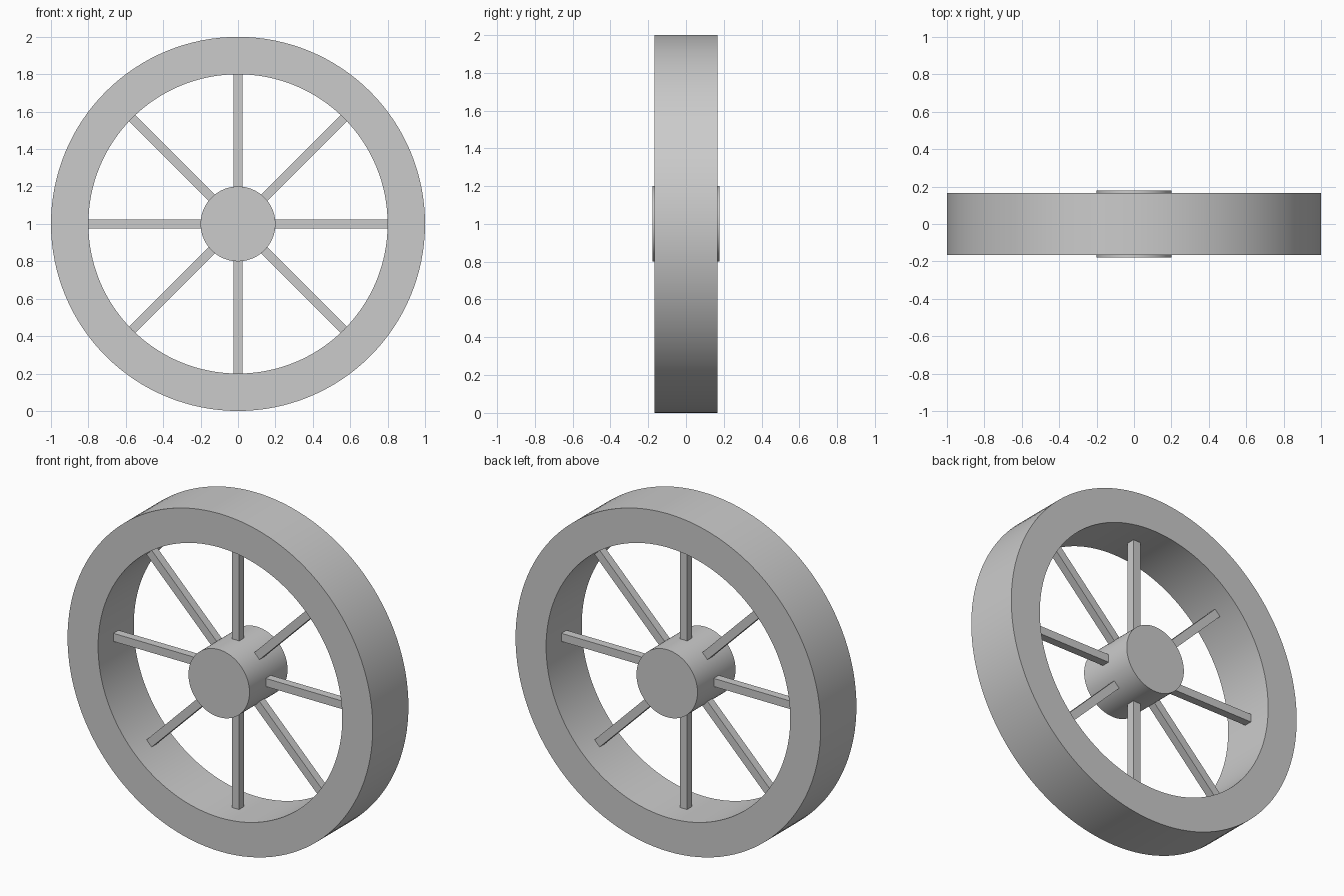
import bpy
import bmesh
import math
from mathutils import Matrix

cube = bpy.data.objects.get("Cube")
if cube:
    bpy.data.objects.remove(cube, do_unlink=True)

SIDES = 128
CENTRE = (0, 0, 1)

grey = bpy.data.materials.new("plain_grey")
grey.use_nodes = True
colour = (0.6, 0.6, 0.6, 1)
grey.diffuse_color = colour
grey.node_tree.nodes["Principled BSDF"].inputs["Base Color"].default_value = colour


def finish(name, bm, smooth=False):
    bmesh.ops.recalc_face_normals(bm, faces=bm.faces)
    mesh = bpy.data.meshes.new(name)
    bm.to_mesh(mesh)
    bm.free()
    mesh.materials.append(grey)
    obj = bpy.data.objects.new(name, mesh)
    obj.location = CENTRE
    bpy.context.collection.objects.link(obj)
    if smooth:
        bpy.ops.object.select_all(action="DESELECT")
        obj.select_set(True)
        bpy.context.view_layer.objects.active = obj
        bpy.ops.object.shade_smooth_by_angle(angle=math.radians(30))
    return obj


def lathe(name, profile, closed):
    """Spin a (radius, y) profile around the y axis."""
    bm = bmesh.new()
    verts = [bm.verts.new((r, y, 0)) for r, y in profile]
    edges = [bm.edges.new(pair) for pair in zip(verts, verts[1:])]
    if closed:
        edges.append(bm.edges.new((verts[-1], verts[0])))
    bmesh.ops.spin(bm, geom=verts + edges, cent=(0, 0, 0), axis=(0, 1, 0),
                   angle=math.tau, steps=SIDES, use_duplicate=False)
    bmesh.ops.remove_doubles(bm, verts=bm.verts, dist=0.0001)
    return finish(name, bm, smooth=True)


# Broad rim with a rectangular section
RIM = 0.167
lathe("rim", [(0.8, -RIM), (1, -RIM), (1, RIM), (0.8, RIM)], closed=True)

# Solid hub, slightly proud of the rim on both sides
HUB = 0.178
lathe("hub", [(0, -HUB), (0.2, -HUB), (0.2, HUB), (0, HUB)], closed=False)

# Eight square spokes from hub to rim
WIDTH = 0.048
INNER, OUTER = 0.19, 0.803
for i in range(8):
    bm = bmesh.new()
    place = (Matrix.Rotation(i * math.tau / 8, 4, "Y")
             @ Matrix.Translation(((INNER + OUTER) / 2, 0, 0))
             @ Matrix.Diagonal((OUTER - INNER, WIDTH, WIDTH, 1)))
    bmesh.ops.create_cube(bm, size=1, matrix=place)
    finish(f"spoke_{i + 1}", bm)
